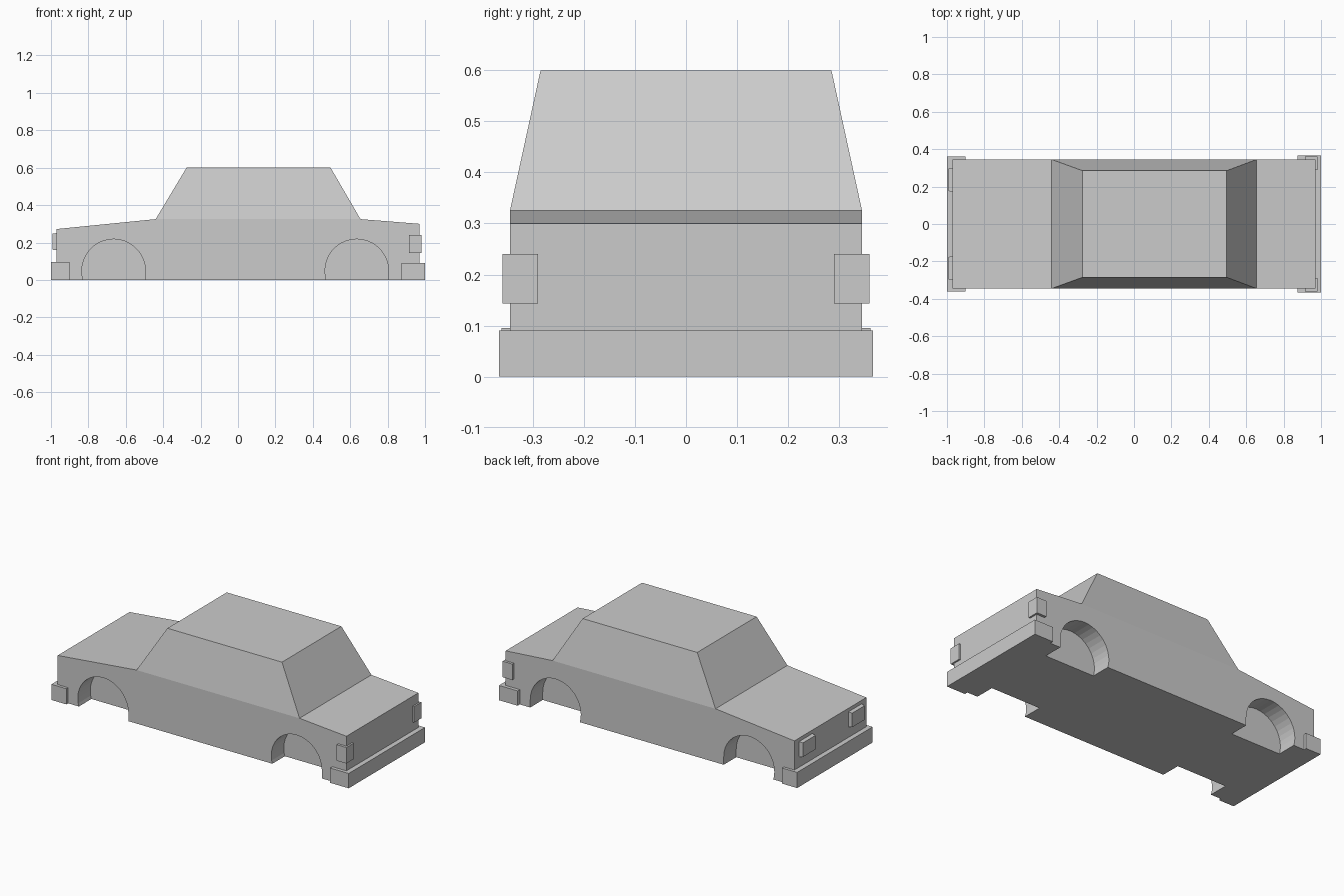
import bpy, bmesh
from math import cos, sin, radians

if "Cube" in bpy.data.objects:
    bpy.data.objects.remove(bpy.data.objects["Cube"])


def finish(name, bm):
    bmesh.ops.recalc_face_normals(bm, faces=bm.faces[:])
    me = bpy.data.meshes.new(name)
    bm.to_mesh(me)
    bm.free()
    ob = bpy.data.objects.new(name, me)
    bpy.context.collection.objects.link(ob)
    return ob


def prism(profile, y0, y1):
    """Extrude an (x, z) outline along y."""
    bm = bmesh.new()
    face = bm.faces.new([bm.verts.new((x, y0, z)) for x, z in profile])
    new = bmesh.ops.extrude_face_region(bm, geom=[face])["geom"]
    for v in new:
        if isinstance(v, bmesh.types.BMVert):
            v.co.y = y1
    return bm


def box(name, x0, x1, y0, y1, z0, z1):
    return finish(name, prism([(x0, z0), (x1, z0), (x1, z1), (x0, z1)], y0, y1))


# Lower body, with the cabin drawn up from its flat middle deck
W, DECK = 0.345, 0.325
bm = prism([(-0.97, 0), (0.97, 0), (0.97, 0.3), (0.655, DECK),
            (-0.44, DECK), (-0.97, 0.272)], -W, W)
deck = next(f for f in bm.faces if all(abs(v.co.z - DECK) < 1e-4 for v in f.verts))
roof = bmesh.ops.extrude_discrete_faces(bm, faces=[deck])["faces"][0]
for v in roof.verts:
    v.co = (0.495 if v.co.x > 0 else -0.275, 0.285 if v.co.y > 0 else -0.285, 0.6)
body = finish("car_body", bm)

# Wheel wells: arched pockets cut into both sides
R, CZ, DEPTH = 0.17, 0.048, 0.12
for end, cx in (("front", -0.665), ("rear", 0.635)):
    arc = [(cx + R * cos(radians(a)), CZ + R * sin(radians(a)))
           for a in range(0, 201, 10)]
    outline = [(cx + R, -0.05)] + arc + [(cx - 0.163, 0), (cx - 0.163, -0.05)]
    for side, s in (("left", -1), ("right", 1)):
        cutter = finish(f"{end}_{side}_well_cutter",
                        prism(outline, s * (W - DEPTH), s * (W + 0.1)))
        cutter.hide_render = True
        cutter.hide_set(True)
        mod = body.modifiers.new(f"{end}_{side}_well", "BOOLEAN")
        mod.operation = "DIFFERENCE"
        mod.solver = "EXACT"
        mod.object = cutter

# Bumpers
box("front_bumper", -1.0, -0.9, -0.362, 0.362, 0, 0.095)
box("rear_bumper", 0.875, 1.0, -0.366, 0.366, 0, 0.09)

# Lamps on both corners of each end
for side, s in (("left", -1), ("right", 1)):
    box(f"{side}_tail_lamp", 0.915, 0.98, s * 0.29, s * 0.36, 0.143, 0.24)
    lamp = box(f"{side}_headlamp", -0.993, -0.96, s * 0.17, s * 0.302, 0.157, 0.252)
    # slightly narrowed lens face
    for v in lamp.data.vertices:
        if v.co.x < -0.98:
            v.co.y += (s * 0.236 - v.co.y) * 0.1
            v.co.z += (0.2045 - v.co.z) * 0.1
